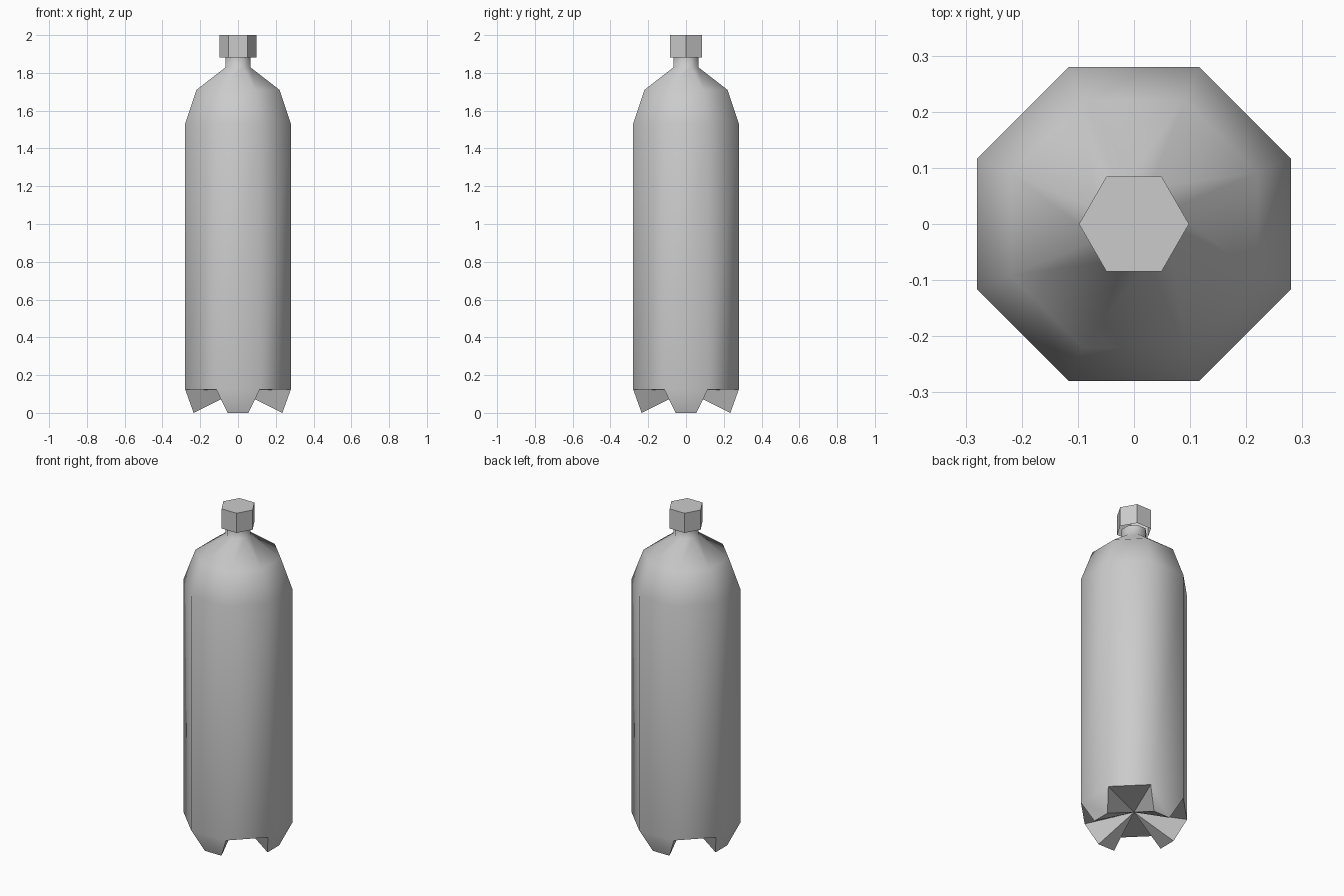
import bpy, bmesh
from math import cos, sin, pi, radians

if "Cube" in bpy.data.objects:
    bpy.data.objects.remove(bpy.data.objects["Cube"])


def finish(bm, name):
    bmesh.ops.recalc_face_normals(bm, faces=bm.faces)
    mesh = bpy.data.meshes.new(name)
    bm.to_mesh(mesh)
    bm.free()
    obj = bpy.data.objects.new(name, mesh)
    bpy.context.collection.objects.link(obj)
    return obj


def ring(bm, sides, radius, z, turn=0.0):
    return [bm.verts.new((radius * cos(turn + 2 * pi * i / sides),
                          radius * sin(turn + 2 * pi * i / sides), z))
            for i in range(sides)]


def bridge(bm, a, b, smooth=False):
    n = len(a)
    for i in range(n):
        j = (i + 1) % n
        bm.faces.new((a[i], a[j], b[j], b[i])).smooth = smooth


# Bottle: octagonal body, shoulder and neck (flat-to-centre distance, height)
profile = [(0.28, 0.125), (0.28, 1.53), (0.22, 1.71), (0.065, 1.83), (0.065, 1.885)]
bm = bmesh.new()
rings = [ring(bm, 8, r / cos(pi / 8), z, radians(-22.5)) for r, z in profile]
for lower, upper in zip(rings, rings[1:]):
    bridge(bm, lower, upper, smooth=True)

# Base: four tapered feet, with notches running to a raised centre
base = rings[0]
centre = bm.verts.new((0, 0, 0.118))
for k in range(4):
    a, b, c = base[2 * k], base[2 * k + 1], base[(2 * k + 2) % 8]
    ca, sa = cos(k * pi / 2), sin(k * pi / 2)
    fa, fb = [bm.verts.new((0.235 * ca - t * sa, 0.235 * sa + t * ca, 0))
              for t in (-0.055, 0.055)]
    bm.faces.new((a, b, fb, fa)).smooth = True
    for tri in ((a, fa, centre), (fa, fb, centre), (fb, b, centre), (b, c, centre)):
        bm.faces.new(tri)
bottle = finish(bm, "bottle")

# Cap: hexagonal, open underneath
bm = bmesh.new()
low, high = ring(bm, 6, 0.098, 1.882), ring(bm, 6, 0.098, 2.0)
bridge(bm, low, high)
bm.faces.new(high)
cap = finish(bm, "cap")
